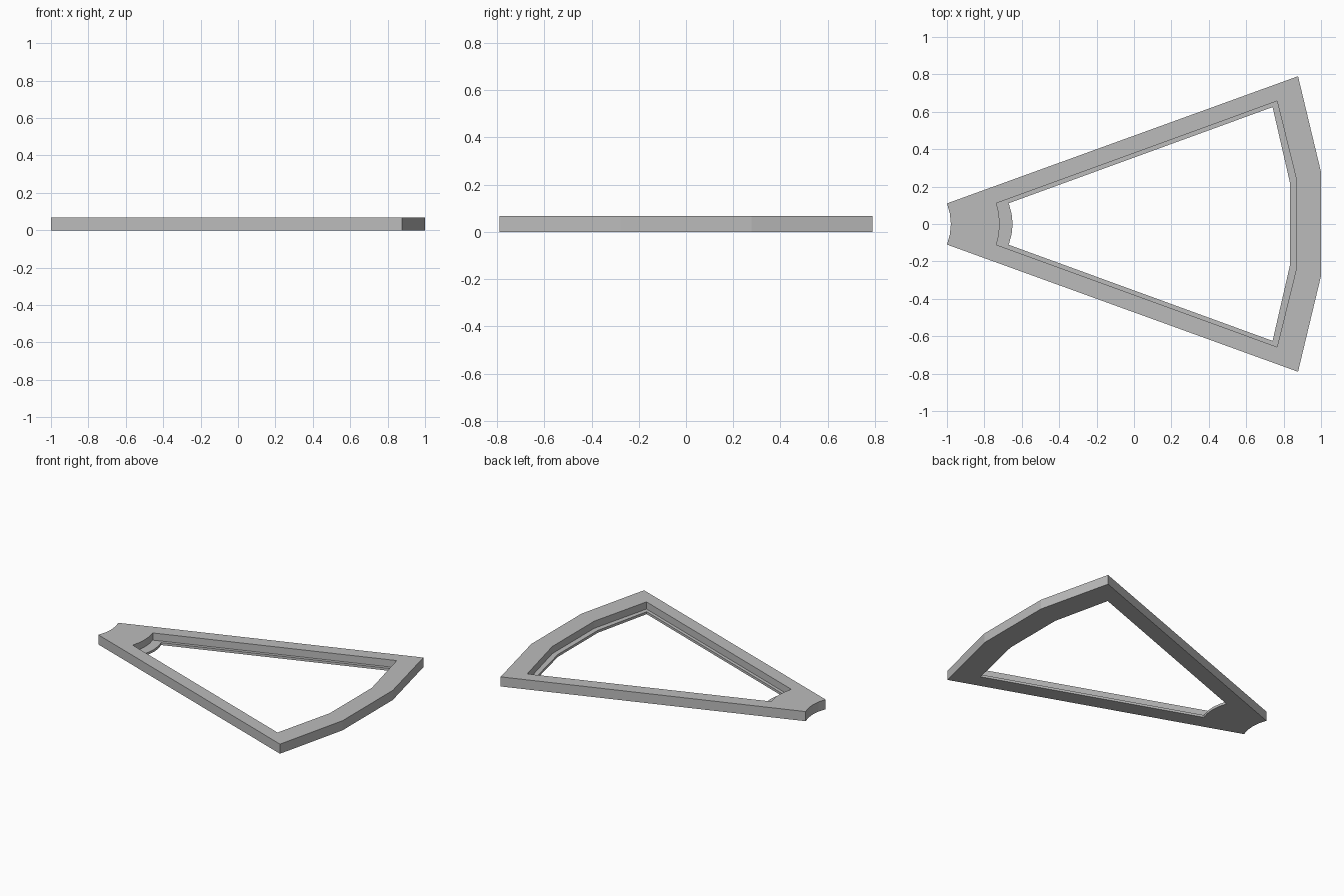
import bpy, bmesh

cube = bpy.data.objects.get("Cube")
if cube:
    bpy.data.objects.remove(cube)

HEIGHT = 0.067
LEDGE = 0.017
ARC_STEPS = 4

grey = bpy.data.materials.new("plain grey")
grey.use_nodes = True
colour = (0.5, 0.5, 0.5, 1)
grey.diffuse_color = colour
grey.node_tree.nodes["Principled BSDF"].inputs["Base Color"].default_value = colour


def outline(tip_x, tip_y, bulge, corner, shoulder):
    """Wedge outline: curved narrow end, then a three-sided wide end."""
    points = []
    for i in range(ARC_STEPS + 1):
        t = 1 - 2 * i / ARC_STEPS
        points.append((tip_x + bulge * (1 - t * t), tip_y * t))
    (cx, cy), (sx, sy) = corner, shoulder
    return points + [(cx, -cy), (sx, -sy), (sx, sy), (cx, cy)]


outer = outline(-1.0, 0.11, 0.021, (0.877, 0.79), (1.0, 0.277))
recess = outline(-0.735, 0.111, 0.017, (0.765, 0.657), (0.87, 0.231))
opening = outline(-0.67, 0.111, 0.021, (0.741, 0.625), (0.834, 0.22))

# Cross-section of the frame swept around: wall, rim, recess, ledge, opening
sections = [(outer, 0), (outer, HEIGHT), (recess, HEIGHT),
            (recess, LEDGE), (opening, LEDGE), (opening, 0)]
bm = bmesh.new()
loops = [[bm.verts.new((x, y, z)) for x, y in pts] for pts, z in sections]
for k, loop in enumerate(loops):
    following = loops[(k + 1) % len(loops)]
    for i in range(len(loop)):
        j = (i + 1) % len(loop)
        bm.faces.new((loop[i], loop[j], following[j], following[i]))
bmesh.ops.recalc_face_normals(bm, faces=bm.faces)

mesh = bpy.data.meshes.new("wedge_frame")
bm.to_mesh(mesh)
bm.free()
mesh.materials.append(grey)
frame = bpy.data.objects.new("wedge_frame", mesh)
bpy.context.collection.objects.link(frame)
